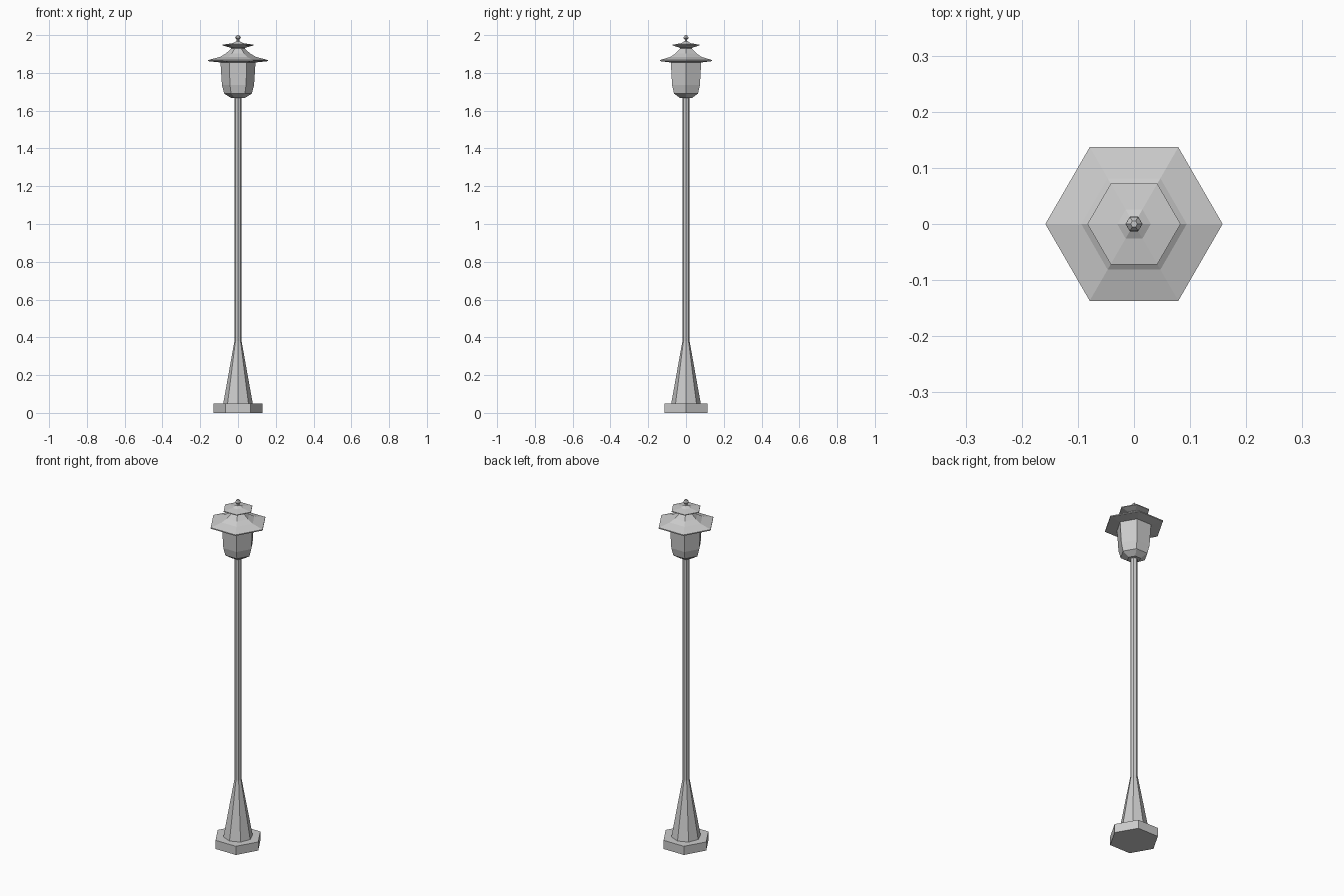
import bpy, bmesh, math

if "Cube" in bpy.data.objects:
    bpy.data.objects.remove(bpy.data.objects["Cube"])


def lathe(name, profile, sides):
    """Flat-faced solid of revolution from (radius, z) pairs, corners on the x axis."""
    bm = bmesh.new()
    rings = []
    for r, z in profile:
        rings.append([bm.verts.new((r * math.cos(math.tau * i / sides),
                                    r * math.sin(math.tau * i / sides), z))
                      for i in range(sides)])
    for low, high in zip(rings, rings[1:]):
        for i in range(sides):
            j = (i + 1) % sides
            bm.faces.new((low[i], low[j], high[j], high[i]))
    bm.faces.new(rings[0][::-1])
    bm.faces.new(rings[-1])
    bmesh.ops.recalc_face_normals(bm, faces=bm.faces)
    mesh = bpy.data.meshes.new(name)
    bm.to_mesh(mesh)
    bm.free()
    obj = bpy.data.objects.new(name, mesh)
    bpy.context.collection.objects.link(obj)
    return obj


# Hexagonal foot
lathe("base_plate", [(0.13, 0), (0.13, 0.05)], 6)

# Octagonal post with flared lower section
lathe("post", [(0.078, 0.05), (0.019, 0.38), (0.019, 1.68)], 8)

# Hexagonal lantern housing with tapered cup
lathe("lantern_body", [(0.036, 1.667), (0.073, 1.69), (0.085, 1.735),
                       (0.093, 1.86)], 6)

# Wide swept roof
lathe("lower_roof", [(0.09, 1.855), (0.158, 1.862), (0.158, 1.868),
                     (0.094, 1.885), (0.064, 1.903), (0.036, 1.928)], 6)

# Small upper roof on a short neck
lathe("upper_roof", [(0.034, 1.926), (0.04, 1.934), (0.083, 1.945),
                     (0.083, 1.949), (0.03, 1.957), (0.01, 1.967)], 6)

# Finial
lathe("finial", [(0.008, 1.963), (0.007, 1.976), (0.015, 1.984),
                 (0.014, 1.989), (0.006, 2.0)], 6)
